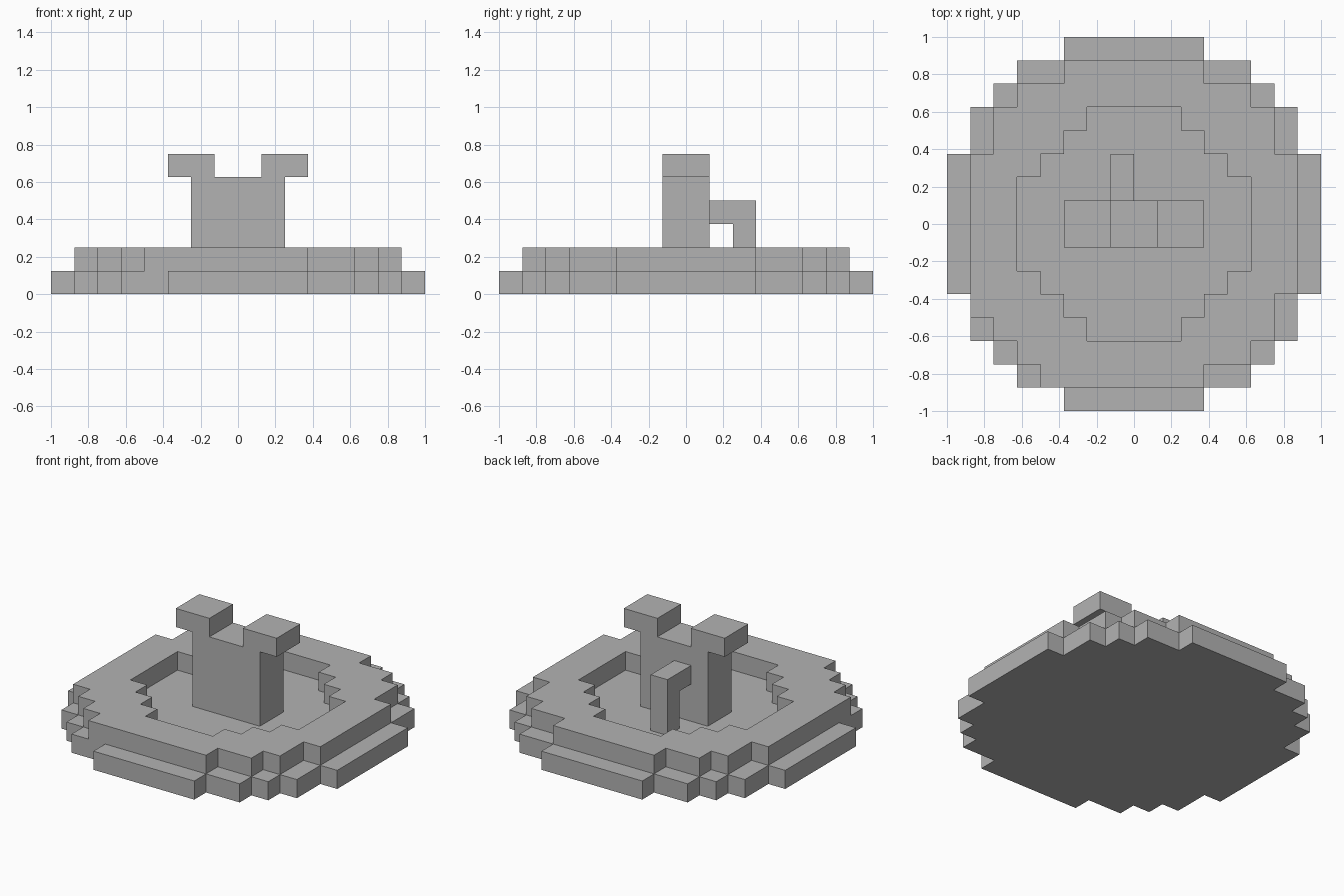
import bpy, bmesh
from mathutils import Vector

U = 0.125  # size of one block

cube = bpy.data.objects.get("Cube")
if cube:
    bpy.data.objects.remove(cube, do_unlink=True)

stone = bpy.data.materials.new("stone_grey")
stone.use_nodes = True
colour = (0.45, 0.45, 0.45, 1)
stone.diffuse_color = colour
stone.node_tree.nodes["Principled BSDF"].inputs["Base Color"].default_value = colour


def ring(corner, front_right=None):
    """Closed stepped outline from one corner, mirrored into all four quadrants."""
    points = []
    for sx, sy in ((1, 1), (-1, 1), (-1, -1), (1, -1)):
        steps = front_right if front_right and (sx, sy) == (-1, -1) else corner
        steps = steps if sx * sy > 0 else steps[::-1]
        points += [(sx * x, sy * y) for x, y in steps]
    return points


def prism(name, loops, low, high, axis="z"):
    """Extrude outlines (the second one is a hole) from low to high along an axis."""
    place = {"z": lambda a, b, d: (a, b, d),
             "y": lambda a, b, d: (a, d, b),
             "x": lambda a, b, d: (d, a, b)}[axis]
    bm = bmesh.new()
    edges = []
    for loop in loops:
        verts = [bm.verts.new(Vector(place(a, b, low)) * U) for a, b in loop]
        edges += [bm.edges.new((v, verts[i - 1])) for i, v in enumerate(verts)]
    bmesh.ops.triangle_fill(bm, edges=edges, use_beauty=True)
    result = bmesh.ops.extrude_face_region(bm, geom=bm.faces[:], use_keep_orig=True)
    moved = [g for g in result["geom"] if isinstance(g, bmesh.types.BMVert)]
    bmesh.ops.translate(bm, verts=moved, vec=Vector(place(0, 0, high - low)) * U)
    bmesh.ops.recalc_face_normals(bm, faces=bm.faces[:])
    mesh = bpy.data.meshes.new(name)
    bm.to_mesh(mesh)
    bm.free()
    mesh.materials.append(stone)
    obj = bpy.data.objects.new(name, mesh)
    bpy.context.collection.objects.link(obj)
    return obj


# Round stepped base, which is also the basin floor
base = ring([(8, 3), (7, 3), (7, 5), (6, 5), (6, 6), (5, 6), (5, 7), (3, 7), (3, 8)])
prism("base", [base], 0, 1)

# Raised rim with a stepped opening; its front right corner is fuller
rim = ring([(7, 3), (6, 3), (6, 5), (5, 5), (5, 6), (3, 6), (3, 7)],
           [(7, 4), (6, 4), (6, 5), (5, 5), (5, 6), (4, 6), (4, 7)])
opening = ring([(5, 2), (4, 2), (4, 3), (3, 3), (3, 4), (2, 4), (2, 5)])
prism("rim", [rim, opening], 1, 2)

# Central pillar with two overhanging knobs
half = [(2, 1), (2, 5), (3, 5), (3, 6), (1, 6), (1, 5)]
pillar = half + [(-x, z) for x, z in reversed(half)]
prism("pillar", [pillar], -1, 1, "y")

# Bent spout behind the pillar
spout = [(1, 3), (2, 3), (2, 1), (3, 1), (3, 4), (1, 4)]
prism("spout", [spout], -1, 0, "x")
